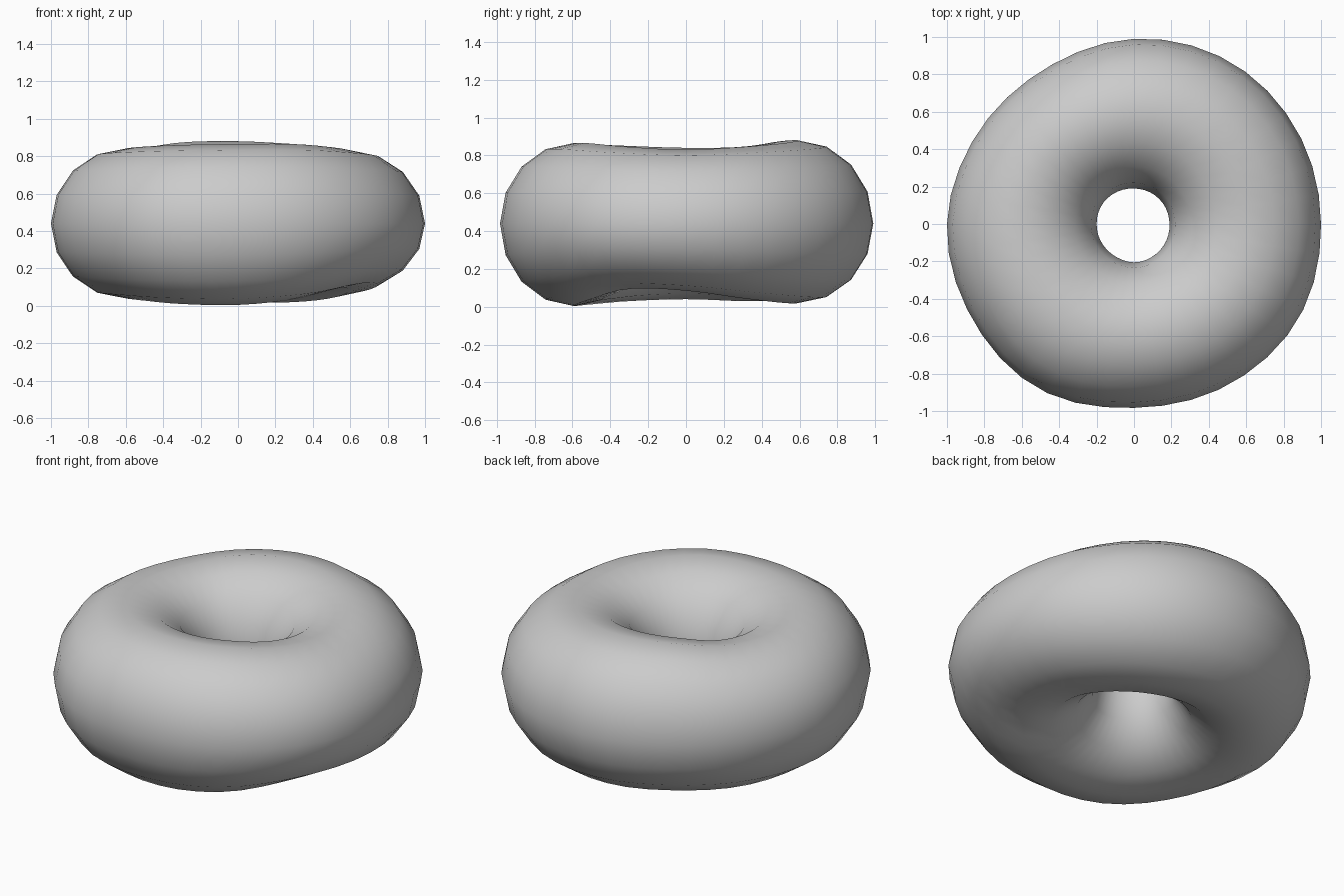
import bpy, bmesh, math

if "Cube" in bpy.data.objects:
    bpy.data.objects.remove(bpy.data.objects["Cube"])

# Hand-shaped unevenness, sampled every 30 degrees from +x counter-clockwise
OUTER = [1.0, 1.005, 1.008, .99, .957, .968, 1.0, 1.003, 1.018, .983, .997, 1.015]
TOP = [.83, .845, .865, .88, .875, .845, .84, .85, .86, .865, .865, .845]
BOTTOM = [.085, .045, .02, .02, .03, .03, .04, .03, .01, .005, .035, .095]
HOLE = [.19, .19, .19, .19, .195, .2, .2, .2, .2, .205, .2, .195]
MAJOR, MINOR = 40, 16


def sample(table, t):
    """Smooth periodic interpolation, t in 0..1."""
    n = len(table)
    i = math.floor(t * n)
    f = t * n - i
    a, b, c, d = (table[(i + k) % n] for k in (-1, 0, 1, 2))
    return b + 0.5 * f * (c - a + f * (2*a - 5*b + 4*c - d + f * (3*(b - c) + d - a)))


# Uneven dough ring
bm = bmesh.new()
rings = []
for i in range(MAJOR):
    t = i / MAJOR
    ang = 2 * math.pi * t
    ro, ri = sample(OUTER, t), sample(HOLE, t)
    top, bottom = sample(TOP, t), sample(BOTTOM, t)
    ring = []
    for j in range(MINOR):
        p = 2 * math.pi * j / MINOR
        r = (ro + ri) / 2 + (ro - ri) / 2 * math.cos(p)
        s = math.sin(p)
        z = 0.44 + s * ((top - 0.44) if s > 0 else (0.44 - bottom))
        ring.append(bm.verts.new((r * math.cos(ang), r * math.sin(ang), z)))
    rings.append(ring)
for i in range(MAJOR):
    a, b = rings[i], rings[(i + 1) % MAJOR]
    for j in range(MINOR):
        k = (j + 1) % MINOR
        bm.faces.new((a[j], b[j], b[k], a[k])).smooth = True

mesh = bpy.data.meshes.new("doughnut")
bm.to_mesh(mesh)
bm.free()
bpy.context.collection.objects.link(bpy.data.objects.new("doughnut", mesh))
